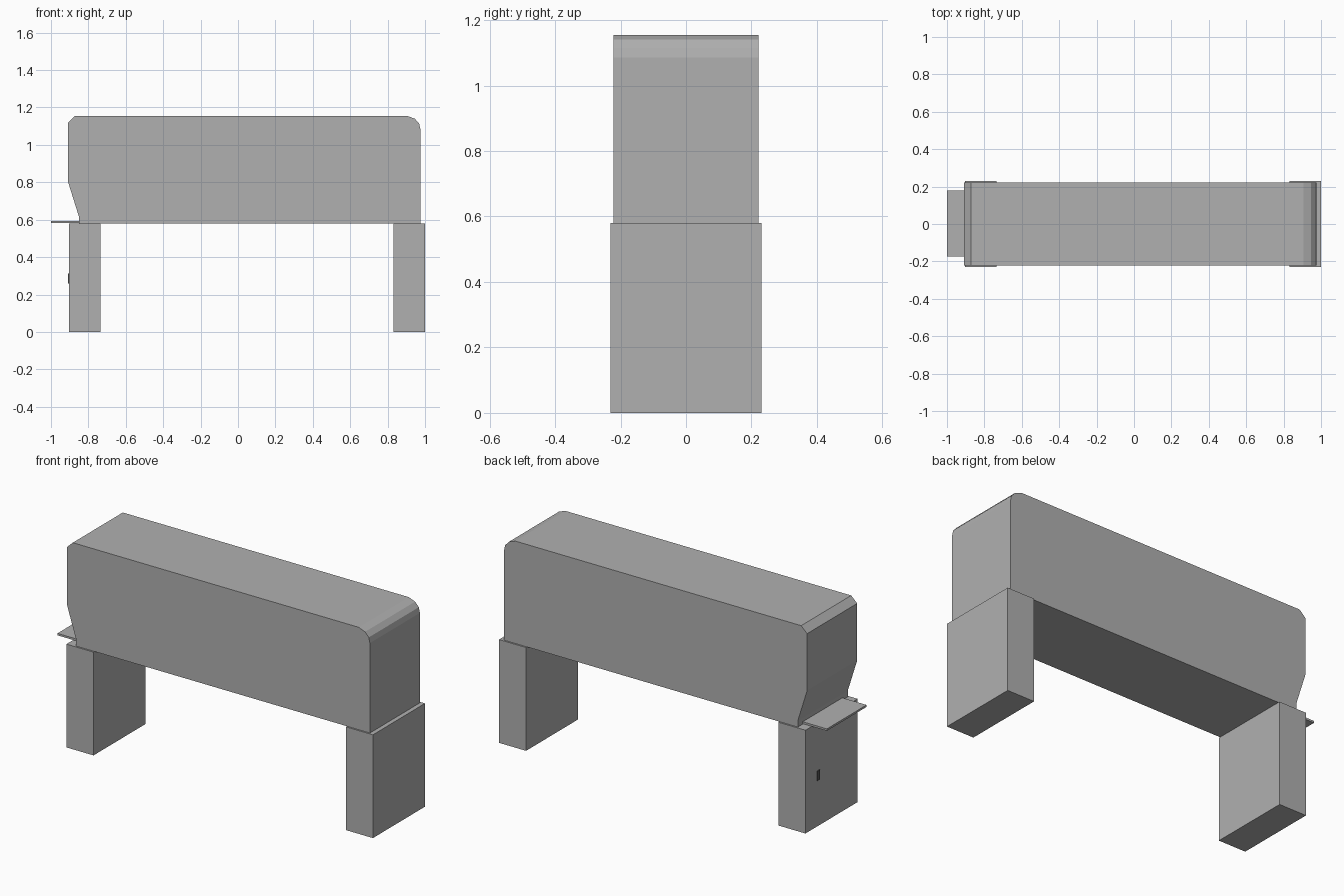
import bpy, bmesh

if "Cube" in bpy.data.objects:
    bpy.data.objects.remove(bpy.data.objects["Cube"])


def paint(name, value):
    mat = bpy.data.materials.new(name)
    mat.diffuse_color = (value, value, value, 1)
    mat.use_nodes = True
    mat.node_tree.nodes["Principled BSDF"].inputs["Base Color"].default_value = mat.diffuse_color
    return mat


GREY = paint("mid_grey", 0.435)
DARK = paint("dark_grey", 0.1)


def box(name, lo, hi, mat=GREY):
    """Axis-aligned box between two corners."""
    bm = bmesh.new()
    bmesh.ops.create_cube(bm, size=1)
    for v in bm.verts:
        for i in range(3):
            v.co[i] = hi[i] if v.co[i] > 0 else lo[i]
    return finish(name, bm, mat)


def extrude_xz(name, profile, half_depth, mat=GREY):
    """Side profile in x/z, extruded along y."""
    bm = bmesh.new()
    face = bm.faces.new([bm.verts.new((x, -half_depth, z)) for x, z in profile])
    ext = bmesh.ops.extrude_face_region(bm, geom=[face])
    for g in ext["geom"]:
        if isinstance(g, bmesh.types.BMVert):
            g.co.y = half_depth
    return finish(name, bm, mat)


def finish(name, bm, mat):
    bmesh.ops.recalc_face_normals(bm, faces=bm.faces)
    mesh = bpy.data.meshes.new(name)
    bm.to_mesh(mesh)
    bm.free()
    mesh.materials.append(mat)
    ob = bpy.data.objects.new(name, mesh)
    bpy.context.collection.objects.link(ob)
    return ob


# Main body: chamfered top left, rounded top right, undercut lower left
extrude_xz("body", [
    (-0.85, 0.58), (0.975, 0.58), (0.975, 1.085), (0.968, 1.115),
    (0.945, 1.14), (0.905, 1.155), (-0.871, 1.155), (-0.908, 1.12),
    (-0.908, 0.80), (-0.85, 0.615)], 0.222)

# Support legs, slightly wider than the body
for name, x in (("left_leg", -0.904), ("right_leg", 0.832)):
    box(name, (x, -0.231, 0), (x + 0.168, 0.231, 0.58))

# Thin shelf at the left end
box("shelf", (-1.0, -0.174, 0.582), (-0.84, 0.178, 0.593))

# Small door handle on the left leg
box("handle", (-0.908, 0.107, 0.258), (-0.90, 0.130, 0.312), DARK)
